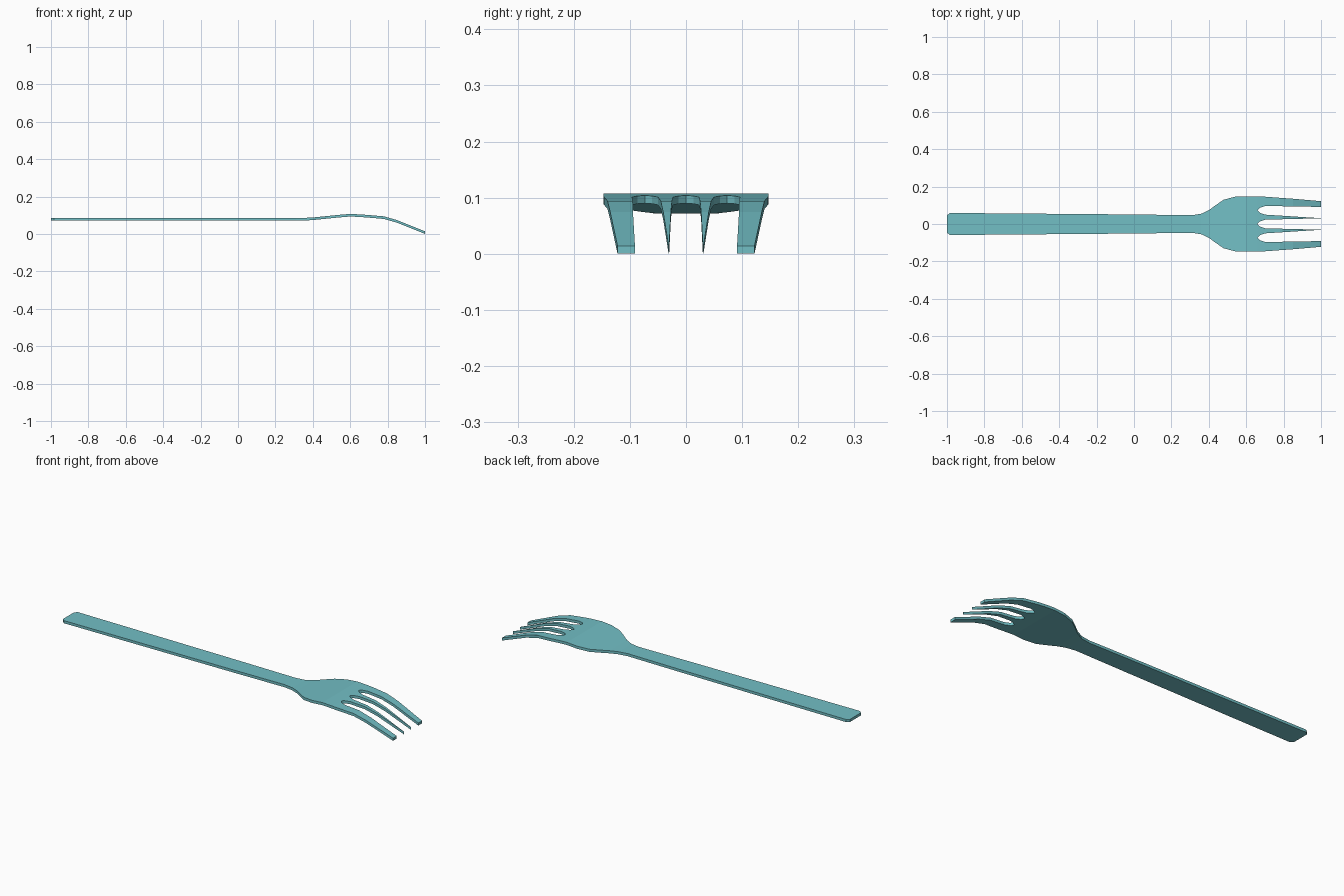
import bpy, bmesh

if "Cube" in bpy.data.objects:
    bpy.data.objects.remove(bpy.data.objects["Cube"])

# Stations along the fork: x, half width, top height, half width of the slots
STATIONS = [
    (-1.00, .046, .086, 0), (-.985, .059, .086, 0), (0, .051, .086, 0),
    (.31, .047, .086, 0), (.36, .055, .086, 0), (.40, .074, .088, 0),
    (.44, .103, .092, 0), (.48, .130, .096, 0), (.54, .146, .102, 0),
    (.60, .147, .107, 0), (.66, .147, .104, 0), (.672, .147, .103, .013),
    (.70, .146, .101, .023), (.78, .140, .094, .025), (.85, .135, .074, .027),
    (1.00, .122, .014, .030),
]
THICKNESS = .014
SLOT_Y = .0735


def lanes(w, s):
    """Edges of the four tine lanes across the width, as (y0, y1) pairs."""
    c = min(SLOT_Y, w / 2)
    outer = min(c + s, .101)
    half = [(s, c - s), (outer, w)]
    return [(-b, -a) for a, b in reversed(half)] + half


bm = bmesh.new()

# Top surface: four lanes that join in the handle and split into tines
for (x0, w0, z0, s0), (x1, w1, z1, s1) in zip(STATIONS, STATIONS[1:]):
    for (a0, b0), (a1, b1) in zip(lanes(w0, s0), lanes(w1, s1)):
        bm.faces.new([bm.verts.new(p) for p in
                      ((x0, a0, z0), (x1, a1, z1), (x1, b1, z1), (x0, b0, z0))])
bmesh.ops.remove_doubles(bm, verts=bm.verts[:], dist=1e-5)

# Thickness: straight down, keeping the top as a closed shell
ext = bmesh.ops.extrude_face_region(bm, geom=bm.faces[:], use_keep_orig=True)
down = [g for g in ext["geom"] if isinstance(g, bmesh.types.BMVert)]
bmesh.ops.translate(bm, verts=down, vec=(0, 0, -THICKNESS))
bmesh.ops.recalc_face_normals(bm, faces=bm.faces[:])

mesh = bpy.data.meshes.new("fork")
bm.to_mesh(mesh)
bm.free()
fork = bpy.data.objects.new("fork", mesh)
bpy.context.collection.objects.link(fork)

# Teal colour
mat = bpy.data.materials.new("teal")
mat.diffuse_color = (.17, .52, .56, 1)
mat.use_nodes = True
mat.node_tree.nodes["Principled BSDF"].inputs["Base Color"].default_value = mat.diffuse_color
mesh.materials.append(mat)
